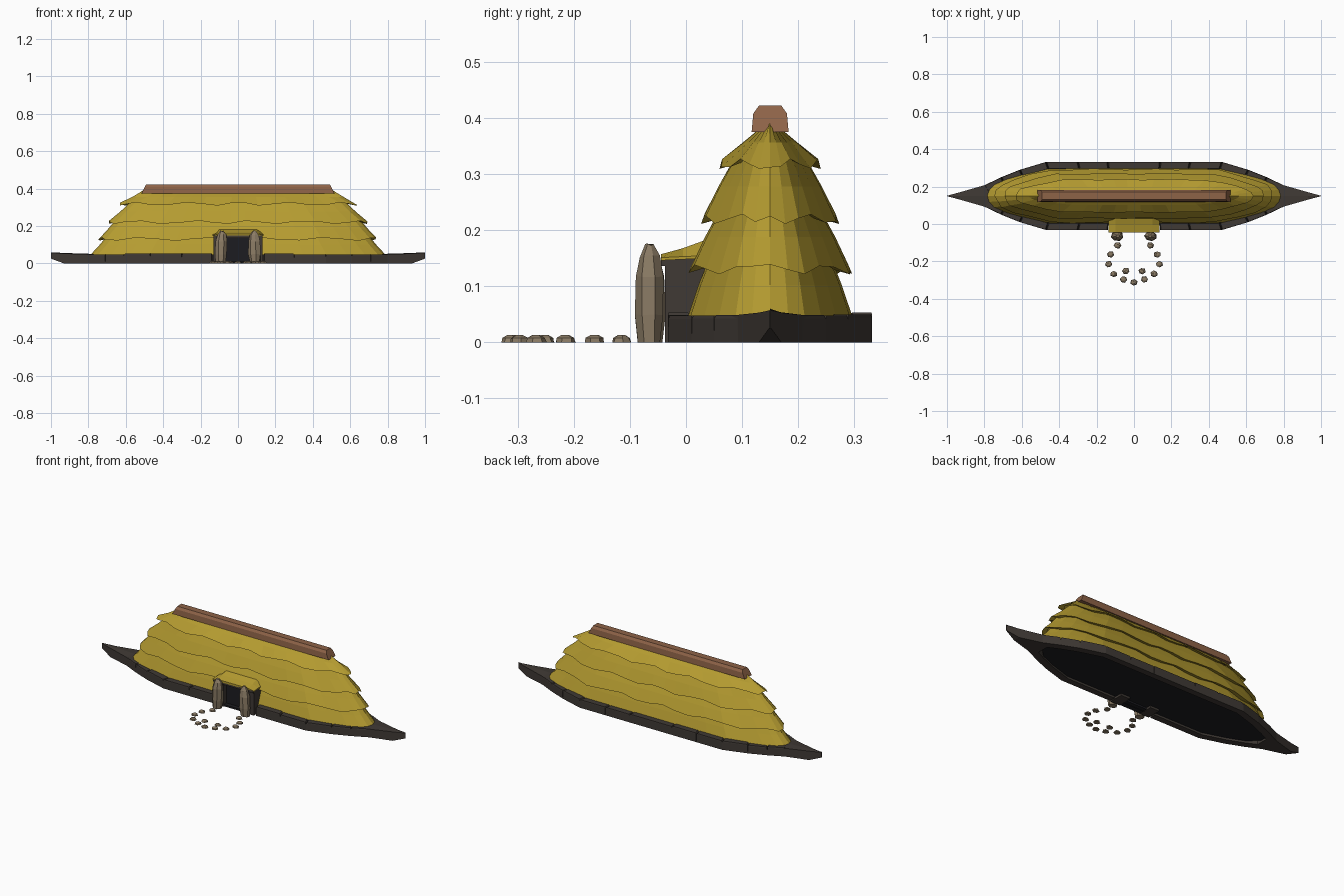
import bpy, math, random
from mathutils import Vector

random.seed(4)
cube = bpy.data.objects.get("Cube")
if cube:
    bpy.data.objects.remove(cube, do_unlink=True)

CY = 0.15  # centre line of the hall


def material(name, rgb):
    m = bpy.data.materials.new(name)
    m.use_nodes = True
    m.diffuse_color = (*rgb, 1)
    bsdf = m.node_tree.nodes["Principled BSDF"]
    bsdf.inputs["Base Color"].default_value = (*rgb, 1)
    bsdf.inputs["Roughness"].default_value = 0.9
    return m


THATCH = material("thatch yellow", (0.46, 0.33, 0.03))
FOUNDATION = material("foundation dark brown", (0.05, 0.041, 0.035))
TIMBER = material("ridge timber brown", (0.27, 0.125, 0.064))
STONE = material("pale stone", (0.26, 0.20, 0.13))
SHADOW = material("doorway black", (0.012, 0.012, 0.015))


def add(name, verts, faces, mat):
    mesh = bpy.data.meshes.new(name)
    mesh.from_pydata([tuple(v) for v in verts], [], faces)
    mesh.materials.append(mat)
    obj = bpy.data.objects.new(name, mesh)
    bpy.context.collection.objects.link(obj)
    bpy.context.view_layer.objects.active = obj
    bpy.ops.object.select_all(action="DESELECT")
    obj.select_set(True)
    bpy.ops.object.mode_set(mode="EDIT")
    bpy.ops.mesh.select_all(action="SELECT")
    bpy.ops.mesh.normals_make_consistent(inside=False)
    bpy.ops.object.mode_set(mode="OBJECT")
    return obj


def loft(name, rings, mat, caps=True):
    """Skin closed rings of equal length, optionally capping both ends."""
    n = len(rings[0])
    verts = [v for ring in rings for v in ring]
    faces = [(r * n + i, r * n + (i + 1) % n, (r + 1) * n + (i + 1) % n, (r + 1) * n + i)
             for r in range(len(rings) - 1) for i in range(n)]
    if caps:
        faces += [tuple(range(n)), tuple(range(len(verts) - n, len(verts)))]
    return add(name, verts, faces, mat)


def box(name, x, y, z, mat):
    rings = [[(x[0], y[0], h), (x[1], y[0], h), (x[1], y[1], h), (x[0], y[1], h)] for h in z]
    return loft(name, rings, mat)


def full_loop(quarter):
    """Mirror a quarter outline, running from the +x end to the middle, into a loop."""
    half = quarter + [(-x, y) for x, y in reversed(quarter)]
    return half + [(x, -y) for x, y in reversed(half[1:-1])]


# Foundation: low wall of separate stones along a boat-shaped outline
wall = [(0.8, 0.057), (0.71, 0.10), (0.61, 0.14), (0.47, 0.182), (0.30, 0.182), (0.14, 0.182)]
half = wall + [(-x, y) for x, y in reversed(wall)]


def inner(p):
    return p[0] * 0.975, p[1] - 0.037


for side in (1, -1):
    for k, (p, q) in enumerate(zip(half, half[1:])):
        if side < 0 and k == len(wall) - 1:
            continue  # gap for the doorway
        corners = [p, q, inner(q), inner(p)]
        top = 0.05 + random.uniform(-0.003, 0.004)
        rings = []
        for z, inset in ((0, 0), (top - 0.006, 0.001), (top, 0.005)):
            mid = Vector((sum(c[0] for c in corners) / 4, sum(c[1] for c in corners) / 4))
            ring = []
            for c in corners:
                v = Vector(c)
                v += (mid - v).normalized() * inset
                ring.append((v.x, CY + side * v.y, z))
            rings.append(ring)
        loft("foundation_stone", rings, FOUNDATION)

# Pointed prow stones with upswept tips
for side in (1, -1):
    rings = []
    for x, w, low, high in ((0.75, 0.078, 0, 0.05), (0.8, 0.057, 0, 0.052),
                            (0.93, 0.02, 0, 0.056), (1.0, 0.001, 0.026, 0.06)):
        rings.append([(side * x, CY - w, low), (side * x, CY + w, low),
                      (side * x, CY + w, high - 0.003), (side * x, CY, high),
                      (side * x, CY - w, high - 0.003)])
    loft("prow_stone", rings, FOUNDATION)

# Dark earth floor
floor_outline = full_loop([(0.79, 0.03)] + [inner(p) for p in wall[1:]])
floor = [(x, CY + y, 0.012) for x, y in floor_outline]
add("floor", floor, [tuple(range(len(floor)))], SHADOW)
box("threshold", (-0.1, 0.1), (-0.035, 0.02), (0.002, 0.012), SHADOW)

# Thatch: four overlapping skirts with ragged lower edges
plan = [(1, 0), (0.985, 0.22), (0.95, 0.42), (0.86, 0.62), (0.74, 0.8), (0.6, 0.97),
        (0.44, 1), (0.3, 1), (0.17, 1), (0.06, 1)]
# lower half-length, half-width, height, then the same for the upper edge
skirts = [(0.79, 0.147, 0.045, 0.69, 0.105, 0.16),
          (0.745, 0.143, 0.130, 0.645, 0.085, 0.245),
          (0.695, 0.120, 0.220, 0.57, 0.060, 0.335),
          (0.635, 0.088, 0.318, 0.50, 0.002, 0.395)]
loop = full_loop(plan)
for k, (lx, ly, lz, ux, uy, uz) in enumerate(skirts):
    under, lip, mid, upper = [], [], [], []
    for i, (x, y) in enumerate(loop):
        rag = 0 if k == 0 else 0.009 * math.sin(i * 1.9 + k * 1.3)
        flare = 1 - rag * 3
        lip.append((x * lx * flare ** 0.3, CY + y * ly * flare, lz + rag))
        under.append((x * (lx - 0.035), CY + y * (ly - 0.025), lz + rag + 0.008))
        mid.append((x * (lx * 0.47 + ux * 0.53), CY + y * (ly * 0.54 + uy * 0.46), lz * 0.5 + uz * 0.5))
        upper.append((x * ux, CY + y * uy, uz))
    loft("thatch_skirt", [under, lip, mid, upper], THATCH, caps=False)

# Ridge beam with chamfered top and slanted ends
section = [(-0.033, 0.375), (0.033, 0.375), (0.030, 0.408), (0.020, 0.422),
           (-0.020, 0.422), (-0.030, 0.408)]
rings = []
for side in (-1, 1):
    rings.append([(side * (0.515 - (z - 0.375) * 0.5), CY + y, z) for y, z in section])
loft("ridge_beam", rings, TIMBER)

# Doorway: jambs, lintel, dark opening and thatched hood
for side in (-1, 1):
    box("door_jamb", sorted((side * 0.07, side * 0.13)), (-0.037, 0.05), (0, 0.145), FOUNDATION)
box("door_lintel", (-0.132, 0.132), (-0.045, 0.03), (0.136, 0.15), FOUNDATION)
box("door_opening", (-0.075, 0.075), (-0.010, -0.004), (0, 0.14), SHADOW)
hood = [[(-0.136, y, low), (0.136, y, low), (0.136, y, low + 0.005),
         (0.1, y, high), (-0.1, y, high), (-0.136, y, low + 0.005)]
        for y, low, high in ((-0.045, 0.146, 0.157), (-0.005, 0.148, 0.168), (0.05, 0.15, 0.188))]
loft("door_hood", hood, THATCH)


def rock(name, x, y, profile, sides, squash, lean):
    """Rough faceted stone from (height, radius) steps."""
    turn = random.uniform(0, 1)
    rings = []
    for z, r in profile:
        ring = []
        for i in range(sides):
            a = math.tau * i / sides + turn
            rr = r * random.uniform(0.9, 1.08)
            ring.append((x + lean * z + rr * math.cos(a), y + squash * rr * math.sin(a),
                         z * random.uniform(0.97, 1.0)))
        rings.append(ring)
    return loft(name, rings, STONE)


# Standing stones beside the door
for side in (-1, 1):
    rock("standing_stone", side * 0.092, -0.065,
         [(0, 0.027), (0.05, 0.034), (0.12, 0.033), (0.155, 0.024), (0.176, 0.009)],
         7, 0.8, -side * 0.03)

# Ring of small stones in front of the door
spots = [(0.088, -0.115), (0.125, -0.163), (0.135, -0.215), (0.108, -0.267),
         (0.056, -0.297), (0.043, -0.252)]
for x, y in [(s * x, y) for x, y in spots for s in (-1, 1)] + [(0, -0.312)]:
    rock("ring_stone", x, y, [(0, 0.02), (0.008, 0.017), (0.013, 0.008)], 6, 0.9, 0)
